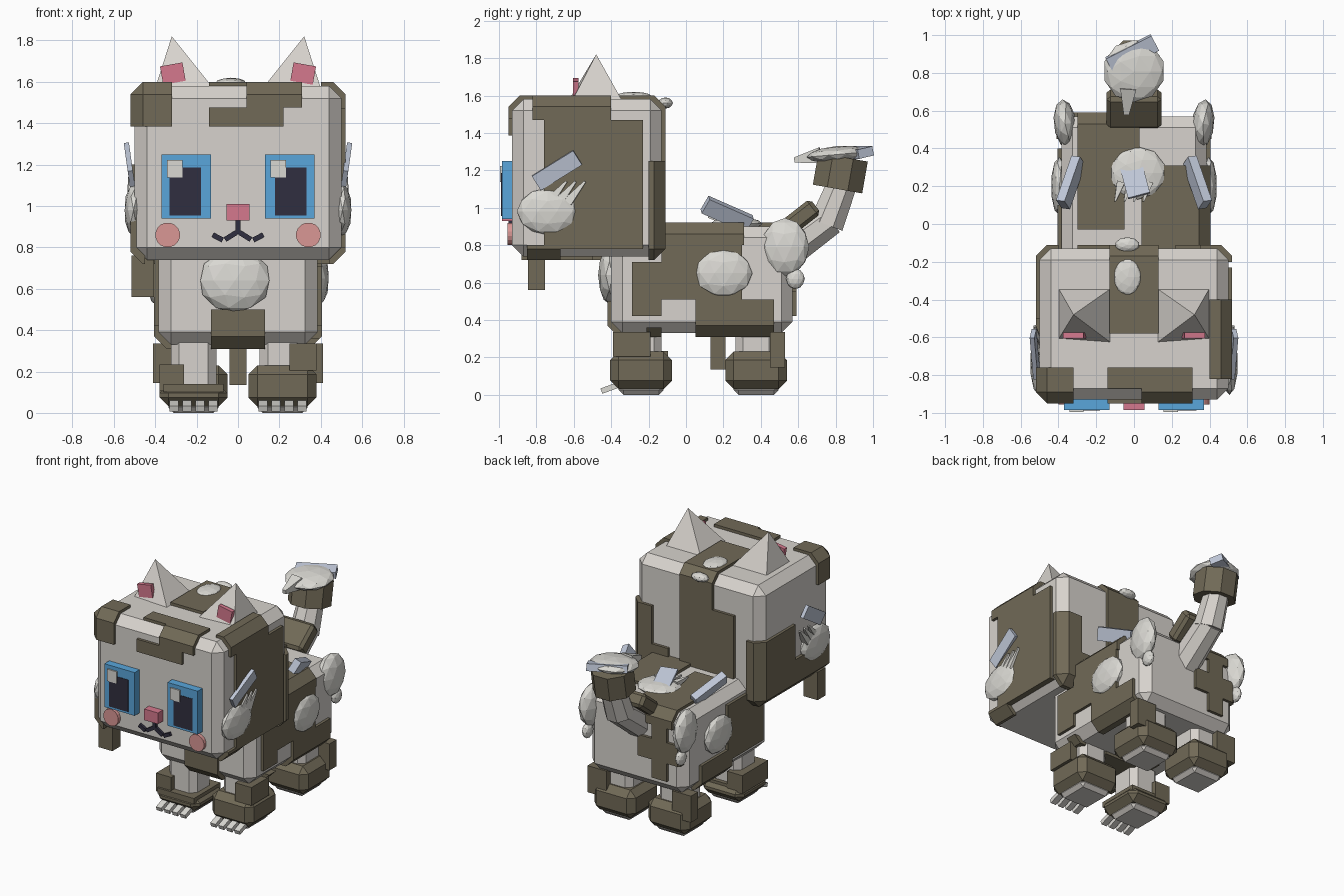
import bpy
import bmesh
from math import radians, pi
from mathutils import Vector, Matrix, Euler

default_cube = bpy.data.objects.get("Cube")
if default_cube:
    bpy.data.objects.remove(default_cube)


def material(name, red, green, blue):
    mat = bpy.data.materials.new(name)
    mat.use_nodes = True
    mat.diffuse_color = (red, green, blue, 1)
    shader = mat.node_tree.nodes["Principled BSDF"]
    shader.inputs["Base Color"].default_value = (red, green, blue, 1)
    shader.inputs["Roughness"].default_value = 0.9
    return mat


FUR = material("pale_fur", 0.68, 0.65, 0.61)
TUFT = material("tuft_white", 0.70, 0.69, 0.65)
MOSS = material("dark_olive", 0.165, 0.143, 0.095)
STEEL = material("blue_grey", 0.52, 0.57, 0.68)
BLUE = material("eye_blue", 0.10, 0.38, 0.71)
INK = material("ink", 0.03, 0.028, 0.05)
PINK = material("rose_pink", 0.66, 0.19, 0.27)
BLUSH = material("cheek_blush", 0.70, 0.31, 0.30)


def finish(name, bm, mat):
    """Turn a bmesh into a flat shaded object."""
    bmesh.ops.recalc_face_normals(bm, faces=bm.faces)
    mesh = bpy.data.meshes.new(name)
    bm.to_mesh(mesh)
    bm.free()
    mesh.materials.append(mat)
    obj = bpy.data.objects.new(name, mesh)
    bpy.context.scene.collection.objects.link(obj)
    return obj


def block(center, size, bevel=0.0, tilt=(0, 0, 0)):
    bm = bmesh.new()
    bmesh.ops.create_cube(bm, size=1)
    bmesh.ops.scale(bm, vec=size, verts=bm.verts)
    if bevel:
        bmesh.ops.bevel(bm, geom=bm.edges[:], offset=bevel, segments=1, affect='EDGES')
    turn = Euler([radians(a) for a in tilt]).to_matrix().to_4x4()
    bm.transform(Matrix.Translation(center) @ turn)
    return bm


def box(name, mat, center, size, bevel=0.0, tilt=(0, 0, 0)):
    return finish(name, block(center, size, bevel, tilt), mat)


def patch(name, core, xs=None, ys=None, zs=None):
    """A slightly larger shell of a core block, trimmed to a region."""
    center, size, bevel = core
    bm = block(center, [s + 0.04 for s in size], bevel)
    for axis, span in enumerate((xs, ys, zs)):
        for limit, sign in zip(span or (), (-1, 1)):
            point, normal = Vector(), Vector()
            point[axis], normal[axis] = limit, sign
            cut = bmesh.ops.bisect_plane(bm, geom=bm.verts[:] + bm.edges[:] + bm.faces[:],
                                         plane_co=point, plane_no=normal, clear_outer=True)
            rim = [e for e in cut["geom_cut"] if isinstance(e, bmesh.types.BMEdge)]
            if rim:
                bmesh.ops.contextual_create(bm, geom=rim)
    return finish(name, bm, MOSS)


def tuft(name, center, size, tilt=(0, 0, 0)):
    bm = bmesh.new()
    bmesh.ops.create_icosphere(bm, subdivisions=2, radius=1)
    bmesh.ops.scale(bm, vec=size, verts=bm.verts)
    turn = Euler([radians(a) for a in tilt]).to_matrix().to_4x4()
    bm.transform(Matrix.Translation(center) @ turn)
    return finish(name, bm, TUFT)


def rod(name, mat, start, end, r1, r2, sides=8):
    start, end = Vector(start), Vector(end)
    axis = end - start
    bm = bmesh.new()
    bmesh.ops.create_cone(bm, cap_ends=True, segments=sides, radius1=r1, radius2=r2, depth=axis.length)
    bm.transform(Matrix.Translation((start + end) / 2) @ axis.to_track_quat('Z', 'Y').to_matrix().to_4x4()
                 @ Matrix.Rotation(pi / sides, 4, 'Z'))
    return finish(name, bm, mat)


SIDES = (("left", 1), ("right", -1))

# Head and body cores
HEAD = ((0, -0.53, 1.16), (1, 0.8, 0.84), 0.06)
BODY = ((0, 0.085, 0.615), (0.77, 0.97, 0.57), 0.06)
box("head", FUR, *HEAD)
box("body", FUR, *BODY)

# Dark patches on the head
TOP, FAR = 1.7, 0.6
patch("forehead_upper_patch", HEAD, (0.04, 0.31), (-1, -0.86), (1.475, TOP))
patch("forehead_lower_patch", HEAD, (-0.14, 0.22), (-1, -0.86), (1.385, 1.475))
patch("forehead_top_patch", HEAD, (-0.14, 0.31), (-0.87, -0.76), (1.5, TOP))
patch("brow_corner_patch", HEAD, (-FAR, -0.32), (-1, -0.76), (1.385, TOP))
patch("crown_patch", HEAD, (-0.13, 0.13), (-0.58, 0), (1.5, TOP))
patch("nape_patch", HEAD, (-0.13, 0.13), (-0.25, 0), (0.85, TOP))
patch("nape_lower_patch", HEAD, (-0.3, 0.05), (-0.25, 0), (0.85, 1.35))
patch("nape_left_patch", HEAD, (0.35, FAR), (-0.2, 0), (0.7, 1.25))
patch("nape_left_step", HEAD, (0.22, FAR), (-0.2, 0), (0.78, 0.98))
patch("left_cheek_patch", HEAD, (0.4, FAR), (-0.76, -0.23), (0.78, 1.47))
patch("left_chin_patch", HEAD, (0.44, FAR), (-0.85, -0.67), (0.7, 0.8))
patch("left_crown_patch", HEAD, (0.4, FAR), (-0.82, -0.4), (1.47, TOP))
patch("right_cheek_patch", HEAD, (-FAR, -0.4), (-0.5, 0), (0.7, 1.2))
patch("right_jaw_patch", HEAD, (-FAR, -0.45), (-0.88, 0), (0.7, 0.95))
box("hanging_lock", MOSS, (-0.46, -0.8, 0.66), (0.11, 0.09, 0.2))

# Dark patches on the body
patch("chest_patch", BODY, (-0.13, 0.13), (-1, -0.13), (0, 0.5))
patch("left_shoulder_patch", BODY, (0.3, FAR), (-0.29, -0.13), (0.42, 0.71))
patch("left_flank_patch", BODY, (0.3, FAR), (-0.13, 0.3), (0.51, 1))
patch("left_belly_patch", BODY, (0.3, FAR), (0.05, 0.47), (0, 0.51))
patch("left_hem_patch", BODY, (0.3, FAR), (-0.21, -0.13), (0, 0.36))
patch("left_back_patch", BODY, (0.04, FAR), (-0.13, 0.31), (0.8, 1))
patch("right_back_patch", BODY, (-0.3, -0.05), (-0.03, 1), (0.8, 1))
patch("right_rump_patch", BODY, (-0.3, 0.03), (0.3, 1), (0.8, 1))
patch("rump_drop_patch", BODY, (-0.26, -0.14), (0.5, 1), (0.42, 1))
patch("rump_cross_patch", BODY, (-0.36, -0.03), (0.5, 1), (0.55, 0.7))
patch("right_shoulder_patch", BODY, (-FAR, -0.3), (-0.3, 0.1), (0.42, 0.82))
patch("right_hem_patch", BODY, (-FAR, -0.3), (0.05, 0.4), (0, 0.5))
box("belly_lock", MOSS, (0, 0.17, 0.235), (0.08, 0.08, 0.2))

# Legs, socks, soles and claws
for side, s in SIDES:
    for place, y in (("front", -0.24), ("hind", 0.375)):
        low = place == "front" and s < 0
        name = f"{side}_{place}"
        x = 0.215 * s
        box(name + "_leg", FUR, (x, y, 0.22), (0.22, 0.22, 0.36), 0.04)
        height = 0.11 if low else 0.2
        box(name + "_sock", MOSS, (x, y, 0.03 + height / 2), (0.33, 0.33, height), 0.045)
        box(name + "_sole", FUR, (x, y, 0.03), (0.24, 0.24, 0.06), 0.025)
    box(side + "_hind_cuff", MOSS, (s * 0.335, 0.49, 0.24), (0.15, 0.08, 0.19))
    for i in range(4):
        box(f"{side}_claw_{i}", TUFT, (0.215 * s + (i - 1.5) * 0.063, -0.41, 0.035),
            (0.042, 0.09, 0.03), tilt=(20, 0, 0))
box("right_front_rim", MOSS, (-0.215, -0.25, 0.12), (0.29, 0.3, 0.04))
box("right_front_cuff", MOSS, (-0.32, -0.24, 0.17), (0.12, 0.29, 0.13))
box("left_front_cuff", MOSS, (0.315, -0.29, 0.27), (0.13, 0.2, 0.13))

# Ears with pink inner plates
for side, s in SIDES:
    bm = bmesh.new()
    base = [bm.verts.new((s * x, y, 1.57)) for x, y in
            ((0.12, -0.63), (0.4, -0.61), (0.4, -0.34), (0.12, -0.34))]
    tip = bm.verts.new((s * 0.32, -0.48, 1.82))
    bm.faces.new(base)
    for a, b in zip(base, base[1:] + base[:1]):
        bm.faces.new((a, b, tip))
    finish(side + "_ear", bm, FUR)
    box(side + "_inner_ear", PINK, (s * 0.315, -0.59, 1.64), (0.11, 0.03, 0.09), tilt=(0, s * 10, 0))

# Face
for side, s in SIDES:
    box(side + "_eye", BLUE, (s * 0.25, -0.955, 1.095), (0.24, 0.06, 0.31))
    box(side + "_pupil", INK, (s * 0.255, -0.984, 1.07), (0.15, 0.008, 0.23))
    box(side + "_glint", TUFT, (s * 0.25 - 0.055, -0.98, 1.18), (0.075, 0.03, 0.085))
    rod(side + "_cheek", BLUSH, (s * 0.34, -0.9, 0.86), (s * 0.34, -0.955, 0.86), 0.06, 0.06, 16)
    box(side + "_lip", INK, (s * 0.035, -0.935, 0.855), (0.065, 0.03, 0.025), tilt=(0, s * 32, 0))
    box(side + "_mouth_end", INK, (s * 0.098, -0.935, 0.848), (0.055, 0.03, 0.025), tilt=(0, s * -28, 0))
box("nose", PINK, (0, -0.955, 0.97), (0.11, 0.06, 0.08))
box("mouth_line", INK, (0, -0.935, 0.9), (0.025, 0.03, 0.07))

# Side tufts and blades
for side, s in SIDES:
    tuft(side + "_cheek_tuft", (s * 0.505, -0.74, 0.98), (0.045, 0.165, 0.125))
    box(side + "_cheek_blade", STEEL, (s * 0.525, -0.69, 1.2), (0.025, 0.26, 0.09), tilt=(32, s * 8, 0))
    for i in range(3):
        y = -0.68 + i * 0.05
        rod(f"{side}_whisker_{i}", TUFT, (s * 0.51, y - 0.05, 1.03), (s * 0.525, y + 0.04, 1.14), 0.035, 0.008, 4)
    tuft(side + "_flank_tuft", (s * 0.395, 0.2, 0.65), (0.045, 0.155, 0.13))
    tuft(side + "_hip_tuft", (s * 0.365, 0.53, 0.79), (0.06, 0.13, 0.155), (0, 0, s * -6))
    tuft(side + "_hip_tip", (s * 0.37, 0.585, 0.62), (0.03, 0.05, 0.055))
    box(side + "_back_blade", STEEL, (s * 0.335, 0.22, 0.965), (0.05, 0.27, 0.09), tilt=(-25, s * 25, s * 8))

# Tufts along the middle
tuft("chest_tuft", (-0.015, -0.41, 0.64), (0.175, 0.06, 0.155))
tuft("crown_tuft", (-0.035, -0.28, 1.595), (0.075, 0.1, 0.025))
tuft("nape_tuft", (-0.035, -0.11, 1.56), (0.065, 0.04, 0.03))
tuft("back_tuft", (0.02, 0.27, 0.915), (0.15, 0.14, 0.035))
box("back_feather", STEEL, (0, 0.25, 0.95), (0.12, 0.22, 0.02), tilt=(-20, 0, 15))
for i in range(4):
    x = -0.1 + i * 0.05
    rod(f"back_spike_{i}", TUFT, (x + 0.03, 0.22, 0.93), (x, 0.12, 0.95), 0.03, 0.006, 4)

# Tail with cuffs and tip
rod("tail_base", FUR, (0, 0.5, 0.74), (0, 0.77, 0.94), 0.105, 0.095)
rod("tail_upper", FUR, (0, 0.75, 0.91), (0, 0.84, 1.14), 0.1, 0.085)
box("tail_saddle", MOSS, (0, 0.61, 0.945), (0.29, 0.21, 0.1), 0.02, (38, 0, 0))
rod("tail_cuff", MOSS, (0, 0.81, 1.1), (0, 0.84, 1.27), 0.145, 0.145)
tuft("tail_tuft", (0, 0.81, 1.285), (0.165, 0.165, 0.045), (5, 0, 0))
rod("tail_tuft_point", TUFT, (-0.03, 0.72, 1.28), (-0.04, 0.58, 1.255), 0.06, 0.02, 4)
box("tail_blade", STEEL, (-0.01, 0.9, 1.295), (0.27, 0.09, 0.05), tilt=(12, 0, 27))
